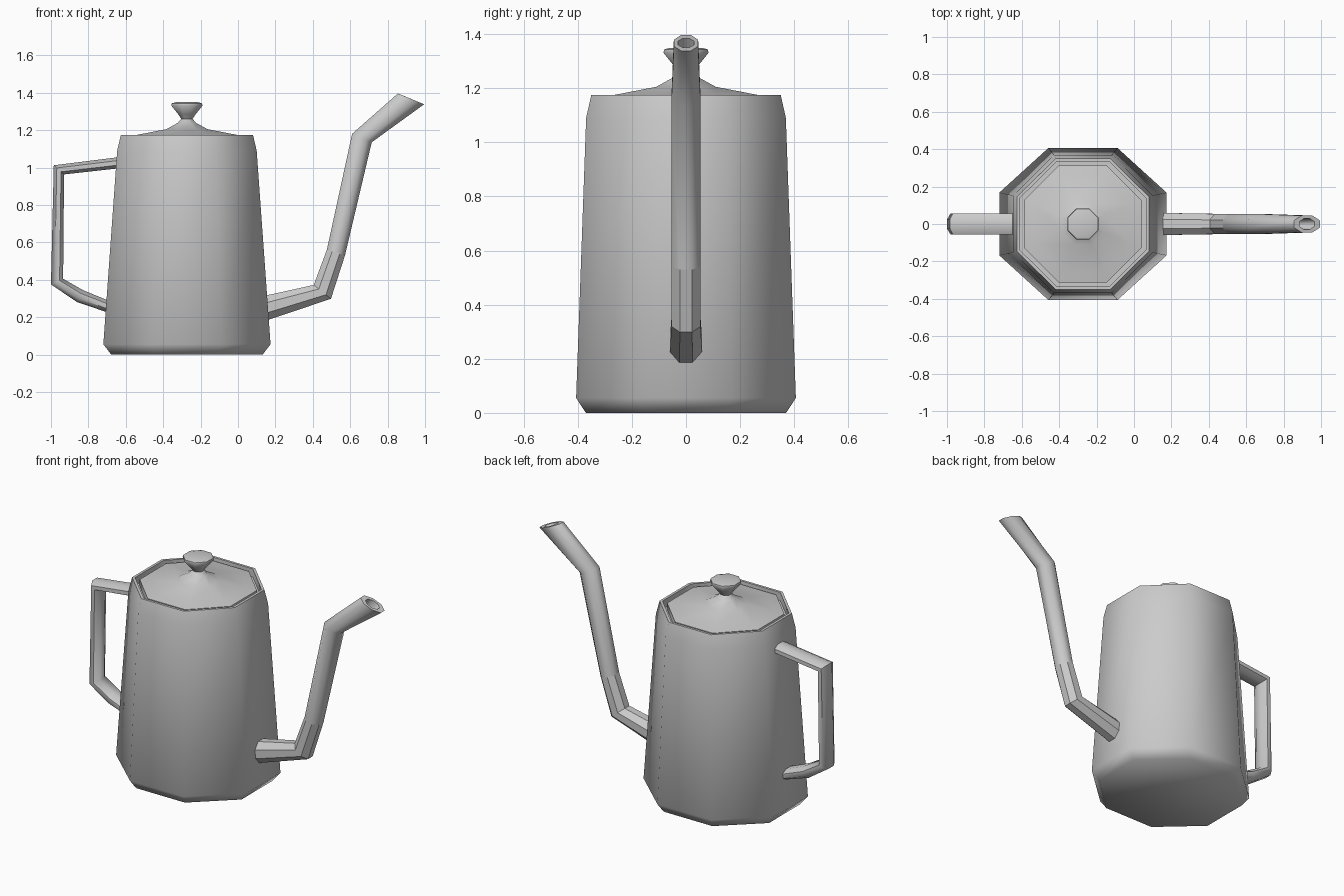
import bpy, math
from mathutils import Vector

if "Cube" in bpy.data.objects:
    bpy.data.objects.remove(bpy.data.objects["Cube"])

SIDES = 8
CX = -0.273


def loft(name, rings, angle, flat_segments=0):
    """Skin a list of 8-point rings, cap both ends, smooth by angle."""
    verts = [v for r in rings for v in r]
    faces = []
    for i in range(len(rings) - 1):
        for j in range(SIDES):
            k = (j + 1) % SIDES
            a, b = i * SIDES, (i + 1) * SIDES
            faces.append((a + j, a + k, b + k, b + j))
    last = (len(rings) - 1) * SIDES
    faces.append(tuple(reversed(range(SIDES))))
    faces.append(tuple(last + j for j in range(SIDES)))
    mesh = bpy.data.meshes.new(name)
    mesh.from_pydata(verts, [], faces)
    obj = bpy.data.objects.new(name, mesh)
    bpy.context.collection.objects.link(obj)
    bpy.ops.object.select_all(action='DESELECT')
    bpy.context.view_layer.objects.active = obj
    obj.select_set(True)
    bpy.ops.object.mode_set(mode='EDIT')
    bpy.ops.mesh.select_all(action='SELECT')
    bpy.ops.mesh.normals_make_consistent(inside=False)
    bpy.ops.object.mode_set(mode='OBJECT')
    bpy.ops.object.shade_smooth_by_angle(angle=math.radians(angle))
    for p in mesh.polygons[:flat_segments * SIDES]:
        p.use_smooth = False
    return obj


def unit_octagon():
    """Octagon with flats at distance 1 from the centre."""
    r = 1 / math.cos(math.pi / SIDES)
    return [(r * math.cos(a), r * math.sin(a))
            for a in ((j + 0.5) * 2 * math.pi / SIDES for j in range(SIDES))]


def upright(profile):
    """Rings around the pot axis from (half x, half y, z) rows."""
    return [[(CX + u * rx, v * ry, z) for u, v in unit_octagon()]
            for rx, ry, z in profile]


def tube(sections):
    """Rings from (x1, z1, x2, z2, half y): two opposite edges in the side view."""
    rings = []
    for x1, z1, x2, z2, w in sections:
        mid = Vector(((x1 + x2) / 2, 0, (z1 + z2) / 2))
        half = Vector(((x1 - x2) / 2, 0, (z1 - z2) / 2))
        rings.append([mid + half * u + Vector((0, w * v, 0)) for u, v in unit_octagon()])
    return rings


# Tapered body with a recessed rim and ledge for the lid
loft("pot_body", upright([
    (0.405, 0.370, 0.0), (0.447, 0.406, 0.055), (0.373, 0.369, 1.09),
    (0.353, 0.350, 1.175), (0.337, 0.335, 1.175), (0.337, 0.335, 1.125)]), 60)

# Lid with its knob
loft("lid", upright([(r, r, z) for r, z in [
    (0.312, 1.12), (0.312, 1.166), (0.26, 1.176), (0.11, 1.205), (0.05, 1.238),
    (0.03, 1.26), (0.047, 1.285), (0.083, 1.33), (0.081, 1.343), (0.06, 1.349)]]), 65)

# Spout with a hollow tip
loft("spout", tube([
    (0.10, 0.305, 0.10, 0.165, 0.06), (0.405, 0.372, 0.497, 0.298, 0.054),
    (0.475, 0.56, 0.572, 0.53, 0.054), (0.61, 1.18, 0.715, 1.135, 0.054),
    (0.855, 1.396, 0.995, 1.338, 0.045), (0.885, 1.384, 0.965, 1.350, 0.029),
    (0.835, 1.325, 0.885, 1.275, 0.025)]), 60, flat_segments=2)

# Angular handle
loft("handle", tube([
    (-0.60, 1.06, -0.60, 1.00, 0.057), (-0.985, 1.012, -0.93, 0.963, 0.057),
    (-1.0, 0.375, -0.935, 0.405, 0.057), (-0.86, 0.28, -0.83, 0.345, 0.057),
    (-0.66, 0.213, -0.66, 0.275, 0.057)]), 60)
